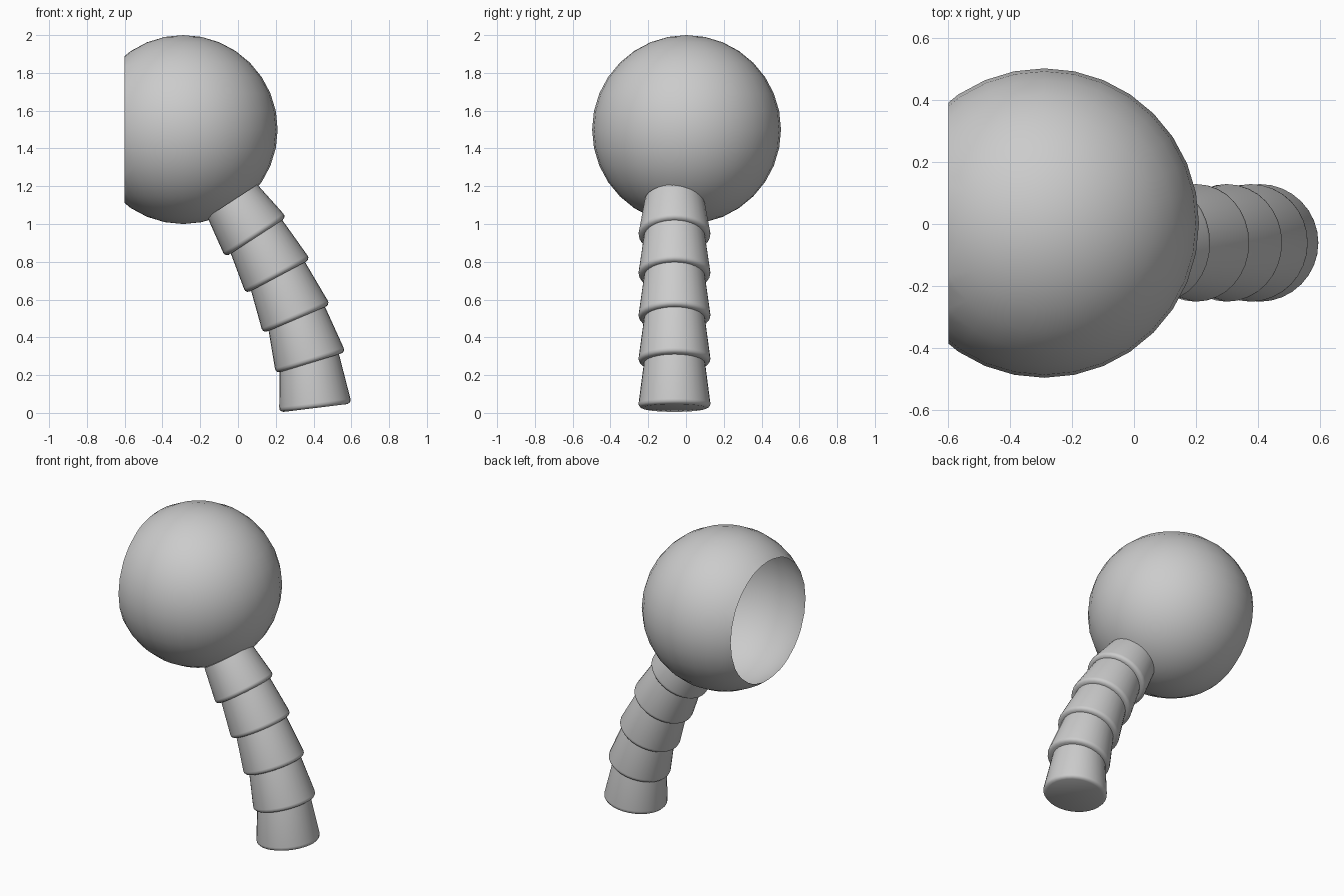
import bpy, bmesh
from math import radians, pi
from mathutils import Matrix, Vector

cube = bpy.data.objects.get("Cube")
if cube:
    bpy.data.objects.remove(cube, do_unlink=True)


def finish(bm, name, angle):
    """Turn a bmesh into a smooth-shaded object."""
    mesh = bpy.data.meshes.new(name)
    bm.to_mesh(mesh)
    bm.free()
    obj = bpy.data.objects.new(name, mesh)
    bpy.context.collection.objects.link(obj)
    bpy.ops.object.select_all(action='DESELECT')
    obj.select_set(True)
    bpy.context.view_layer.objects.active = obj
    bpy.ops.object.shade_smooth_by_angle(angle=radians(angle))
    return obj


def lathe(profile, steps=32):
    """Revolve (radius, height) points around the z axis."""
    bm = bmesh.new()
    verts = [bm.verts.new((r, 0, z)) for r, z in profile]
    edges = [bm.edges.new(pair) for pair in zip(verts, verts[1:])]
    bmesh.ops.spin(bm, geom=verts + edges, cent=(0, 0, 0), axis=(0, 0, 1),
                   angle=2 * pi, steps=steps)
    bmesh.ops.remove_doubles(bm, verts=bm.verts, dist=0.0001)
    bmesh.ops.recalc_face_normals(bm, faces=bm.faces)
    return bm


# Hollow ball, sliced open on the -x side
ball = bmesh.new()
bmesh.ops.create_uvsphere(ball, u_segments=32, v_segments=16, radius=0.5,
                          matrix=Matrix.Translation((-0.29, 0.003, 1.5)))
bmesh.ops.bisect_plane(ball, geom=ball.verts[:] + ball.edges[:] + ball.faces[:],
                       plane_co=(-0.6, 0, 0), plane_no=(-1, 0, 0),
                       clear_outer=True)
finish(ball, "hollow_ball", 40)

# Curved stem of overlapping tapered sleeves: rim centre x, z, tilt, height
RIM, NECK = 0.19, 0.158
sleeves = [
    (0.095, 0.93, 33, 0.23),
    (0.212, 0.722, 28, 0.27),
    (0.31, 0.497, 23, 0.27),
    (0.385, 0.265, 17, 0.27),
    (0.41, 0.026, 7, 0.27),
]
for i, (x, z, tilt, height) in enumerate(sleeves, 1):
    profile = [(0, 0), (RIM - 0.02, 0), (RIM - 0.008, 0.005),
               (RIM - 0.001, 0.014), (RIM, 0.026), (NECK, height), (0, height)]
    bm = lathe(profile)
    bm.transform(Matrix.Translation(Vector((x, -0.061, z)))
                 @ Matrix.Rotation(-radians(tilt), 4, 'Y'))
    finish(bm, f"stem_sleeve_{i}", 50)
